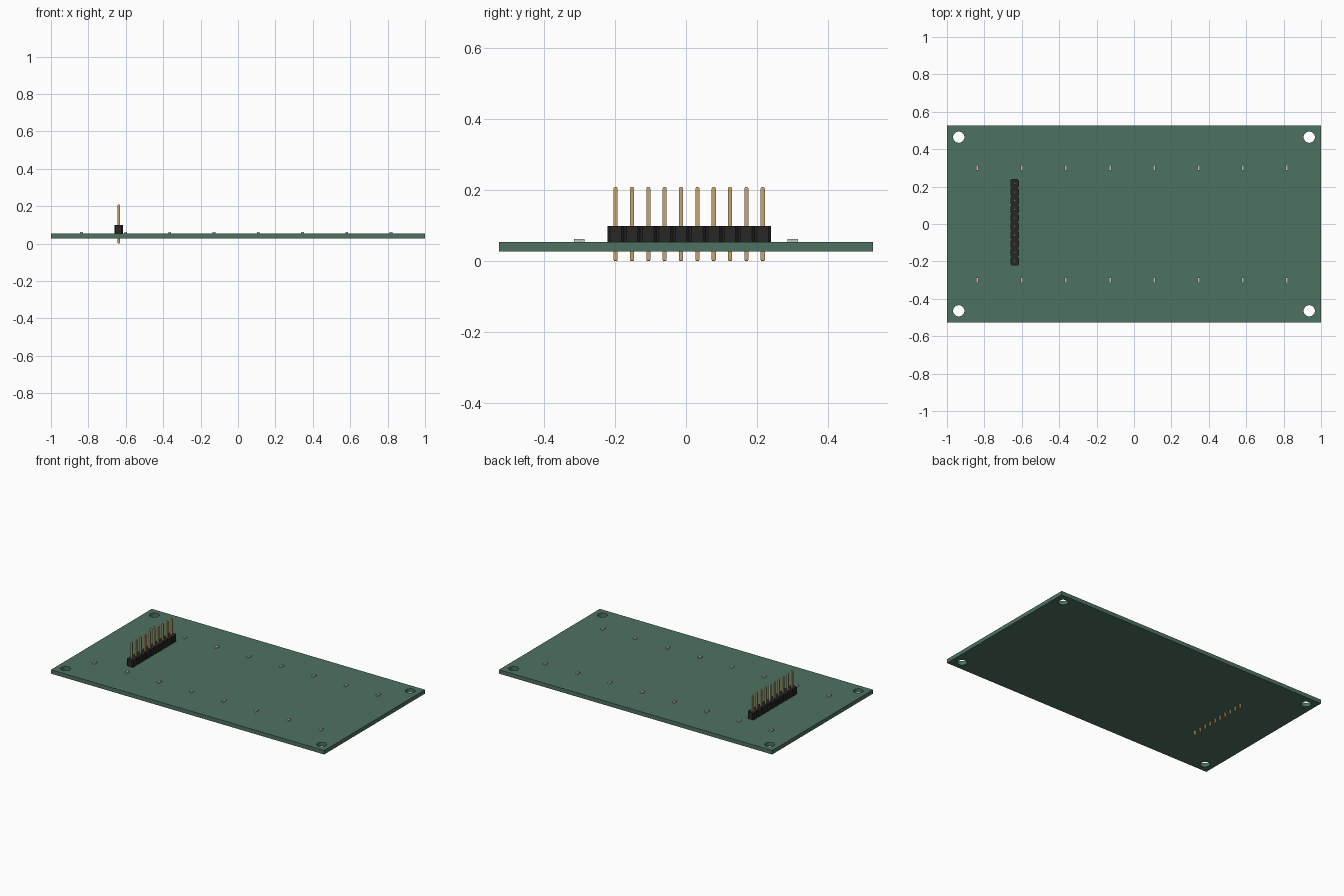
import bpy, bmesh, math

if "Cube" in bpy.data.objects:
    bpy.data.objects.remove(bpy.data.objects["Cube"])

PITCH = 0.0461
BOT, TOP = 0.028, 0.054


def material(name, rgb):
    m = bpy.data.materials.new(name)
    m.diffuse_color = (*rgb, 1)
    m.use_nodes = True
    m.node_tree.nodes["Principled BSDF"].inputs["Base Color"].default_value = m.diffuse_color
    return m


GREEN = material("board_green", (0.075, 0.17, 0.12))
BLACK = material("black_plastic", (0.02, 0.02, 0.02))
BRASS = material("brass", (0.56, 0.39, 0.16))
PALE = material("pale_ceramic", (0.55, 0.55, 0.5))


def loft(bm, rings):
    """Closed solid through a list of (outline, z) sections."""
    loops = [[bm.verts.new((x, y, z)) for x, y in pts] for pts, z in rings]
    n = len(loops[0])
    bm.faces.new(loops[0][::-1])
    bm.faces.new(loops[-1])
    for a, b in zip(loops, loops[1:]):
        for i in range(n):
            j = (i + 1) % n
            bm.faces.new((a[i], a[j], b[j], b[i]))


def rect(cx, cy, w, d):
    return [(cx + sx * w / 2, cy + sy * d / 2)
            for sx, sy in ((-1, -1), (1, -1), (1, 1), (-1, 1))]


def circle(cx, cy, r, n=32):
    return [(cx + r * math.cos(2 * math.pi * i / n),
             cy + r * math.sin(2 * math.pi * i / n)) for i in range(n)]


def make(name, solids, mat=None):
    bm = bmesh.new()
    for rings in solids:
        loft(bm, rings)
    me = bpy.data.meshes.new(name)
    bm.to_mesh(me)
    bm.free()
    ob = bpy.data.objects.new(name, me)
    bpy.context.collection.objects.link(ob)
    if mat:
        me.materials.append(mat)
    return ob


# circuit board with four mounting holes
board = make("circuit_board", [[(rect(0, 0, 2, 1.054), BOT), (rect(0, 0, 2, 1.054), TOP)]], GREEN)
cutter = make("hole_cutter", [[(circle(sx * 0.937, sy * 0.464, 0.03), 0),
                               (circle(sx * 0.937, sy * 0.464, 0.03), 0.1)]
                              for sx in (-1, 1) for sy in (-1, 1)])
mod = board.modifiers.new("holes", 'BOOLEAN')
mod.operation = 'DIFFERENCE'
mod.solver = 'EXACT'
mod.object = cutter
bpy.context.view_layer.objects.active = board
board.select_set(True)
bpy.ops.object.modifier_apply(modifier=mod.name)
bpy.data.objects.remove(cutter)

# pin header: ten chamfered housing segments and square pins with tapered tips
HX = -0.638
pin_y = [0.009 + (i - 4.5) * PITCH for i in range(10)]
h, c = PITCH / 2, 0.007


def segment(y):
    return [(HX + x, y + d) for x, d in ((-h + c, -h), (h - c, -h), (h, -h + c), (h, h - c),
                                         (h - c, h), (-h + c, h), (-h, h - c), (-h, -h + c))]


make("header_housing", [[(segment(y), TOP), (segment(y), 0.1)] for y in pin_y], BLACK)
P, T = 0.0116, 0.007
make("header_pins", [[(rect(HX, y, T, T), 0), (rect(HX, y, P, P), 0.004),
                      (rect(HX, y, P, P), 0.205), (rect(HX, y, T, T), 0.209)]
                     for y in pin_y], BRASS)

# two rows of small surface-mount chips with end terminals
spots = [(-0.837 + 0.2364 * i, y) for i in range(8) for y in (-0.301, 0.301)]
make("chip_bodies", [[(rect(x, y, 0.0135, 0.017), TOP), (rect(x, y, 0.0135, 0.017), 0.0622)]
                     for x, y in spots], PALE)
make("chip_terminals", [[(rect(x, y + s * 0.0113, 0.0145, 0.0058), TOP),
                         (rect(x, y + s * 0.0113, 0.0145, 0.0058), 0.0627)]
                        for x, y in spots for s in (-1, 1)])
